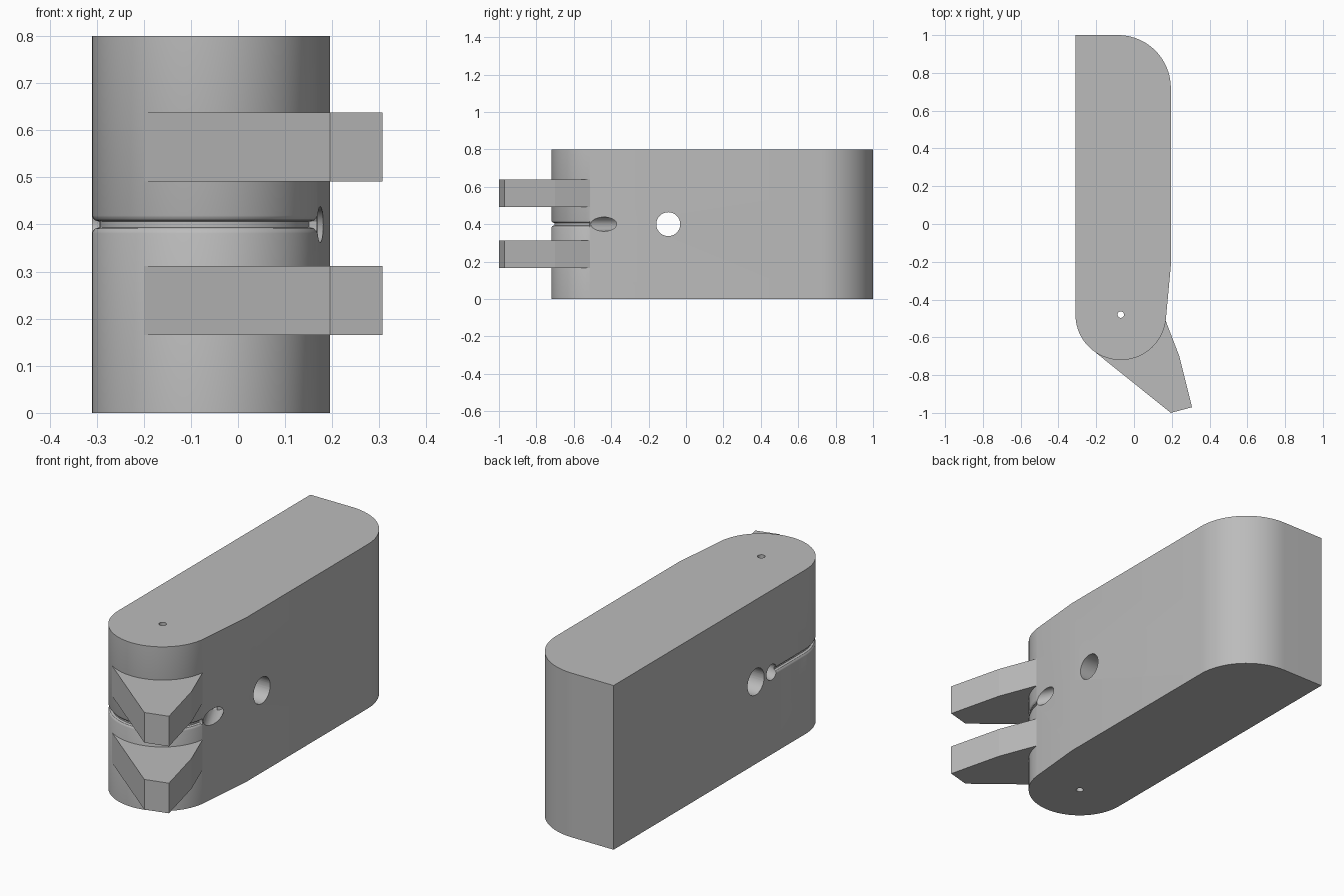
import bpy, bmesh, math
from mathutils import Vector

cube = bpy.data.objects.get("Cube")
if cube:
    bpy.data.objects.remove(cube, do_unlink=True)

grey = bpy.data.materials.new("plain grey")
grey.use_nodes = True
grey.diffuse_color = (0.5, 0.5, 0.5, 1)
grey.node_tree.nodes["Principled BSDF"].inputs["Base Color"].default_value = (0.5, 0.5, 0.5, 1)

PIVOT = (-0.07, -0.48)
RADIUS = 0.24
LEFT, RIGHT = -0.31, 0.195
MID = 0.4


def arc(centre, radius, start, end, steps):
    """Points along an arc, angles in degrees."""
    angles = [math.radians(start + (end - start) * i / steps) for i in range(steps + 1)]
    return [(centre[0] + radius * math.cos(a), centre[1] + radius * math.sin(a)) for a in angles]


def loft(name, layers):
    """Closed solid through a stack of (height, outline) layers."""
    bm = bmesh.new()
    rings = [[bm.verts.new((x, y, z)) for x, y in outline] for z, outline in layers]
    bm.faces.new(rings[0][::-1])
    bm.faces.new(rings[-1])
    n = len(rings[0])
    for low, high in zip(rings, rings[1:]):
        for i in range(n):
            j = (i + 1) % n
            bm.faces.new((low[i], low[j], high[j], high[i]))
    mesh = bpy.data.meshes.new(name)
    bm.to_mesh(mesh)
    bm.free()
    mesh.materials.append(grey)
    obj = bpy.data.objects.new(name, mesh)
    bpy.context.collection.objects.link(obj)
    return obj


def activate(obj):
    bpy.ops.object.select_all(action='DESELECT')
    obj.select_set(True)
    bpy.context.view_layer.objects.active = obj


def drill(target, start, end, radius):
    """Cut a round bore between two points."""
    start, end = Vector(start), Vector(end)
    axis = end - start
    bpy.ops.mesh.primitive_cylinder_add(vertices=40, radius=radius, depth=axis.length,
                                        location=(start + end) / 2)
    cutter = bpy.context.object
    cutter.rotation_euler = axis.to_track_quat('Z', 'Y').to_euler()
    cutter.hide_render = True
    cutter.data.materials.append(grey)
    activate(target)
    mod = target.modifiers.new("bore", 'BOOLEAN')
    mod.operation = 'DIFFERENCE'
    mod.solver = 'EXACT'
    mod.object = cutter
    bpy.ops.object.modifier_apply(modifier=mod.name)
    bpy.data.objects.remove(cutter, do_unlink=True)


def outline(inset):
    """Body plan; the inset sinks the cord groove around the rounded front."""
    points = [(LEFT, 1), (LEFT, -0.22), (LEFT + inset, -0.225)]
    points += arc(PIVOT, RADIUS - inset, 180, 351, 36)
    points += arc(PIVOT, RADIUS, 352, 353, 1)
    points += [(RIGHT, -0.22)]
    points += arc((RIGHT - 0.28, 0.72), 0.28, 0, 90, 24)
    return points


# Body with the cord groove at mid height
groove = [(0.019, 0), (0.014, 0.002), (0.009, 0.006), (0.006, 0.016)]
layers = [(0, outline(0))]
layers += [(MID - h, outline(d)) for h, d in groove]
layers += [(MID + h, outline(d)) for h, d in reversed(groove)]
layers += [(0.8, outline(0))]
body = loft("body", layers)

# Pivot hole, cross hole and bent cord duct
drill(body, (*PIVOT, -0.1), (*PIVOT, 0.9), 0.017)
drill(body, (-0.5, -0.095, MID), (0.5, -0.095, MID), 0.064)
drill(body, (-0.36, -0.205, MID), (0.105, -0.31, MID), 0.038)
drill(body, (0.222, -0.528, MID), (0.105, -0.31, MID), 0.038)
activate(body)
bpy.ops.object.shade_smooth_by_angle(angle=math.radians(30))

# Two angled prongs on the rounded front
prong = [(-0.2, -0.683), (0.195, -1), (0.307, -0.97), (0.24, -0.7), (0.165, -0.505), (0, -0.5)]
for name, low in (("lower_prong", 0.165), ("upper_prong", 0.491)):
    loft(name, [(low, prong), (low + 0.147, prong)])
